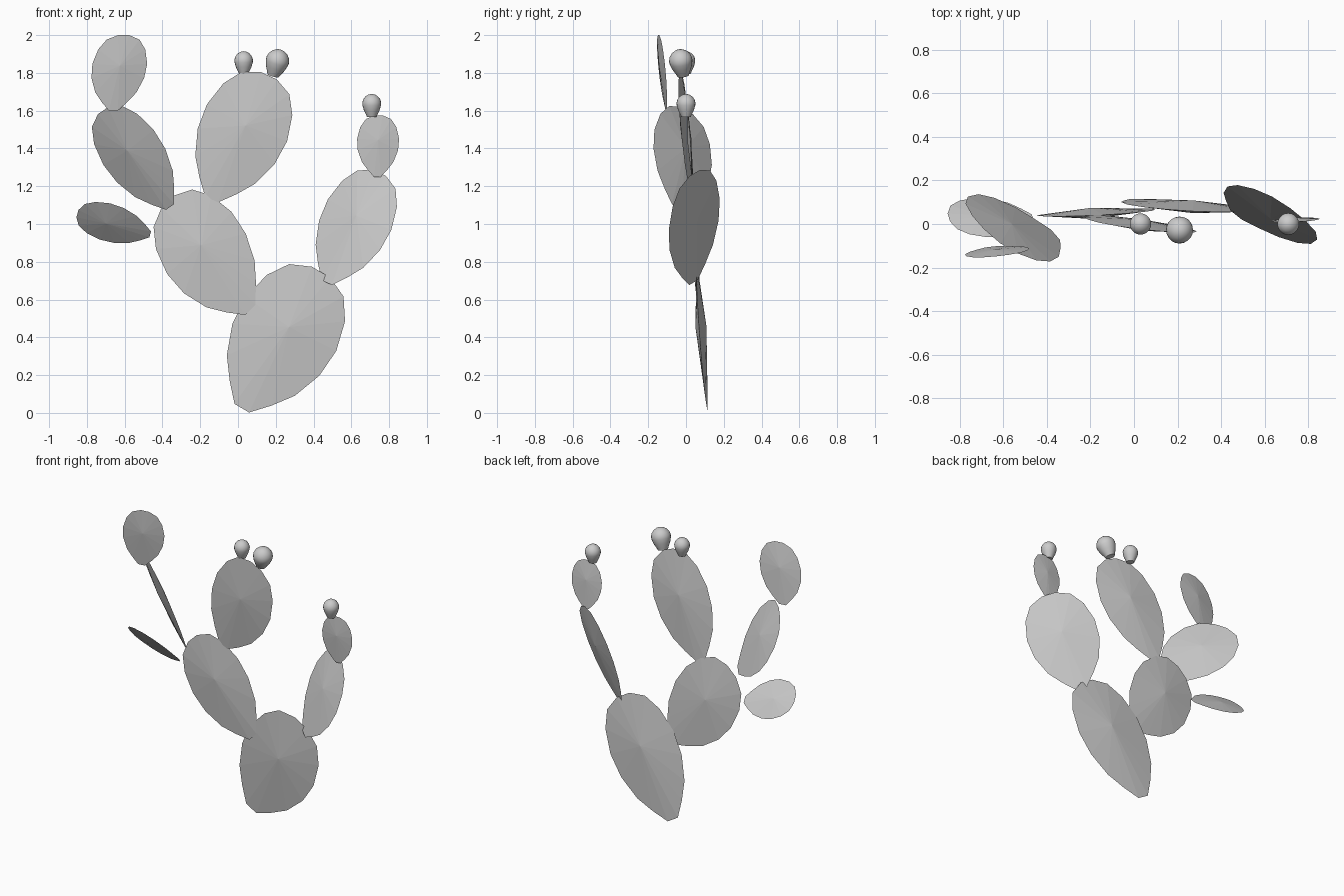
import bpy
import bmesh
import math
from mathutils import Vector

cube = bpy.data.objects.get("Cube")
if cube:
    bpy.data.objects.remove(cube)

# One plain grey for the whole plant
grey = bpy.data.materials.new("plain grey")
grey.use_nodes = True
colour = (0.6, 0.6, 0.6, 1)
grey.diffuse_color = colour
grey.node_tree.nodes["Principled BSDF"].inputs["Base Color"].default_value = colour

# Half outline of a pad: fraction of length, fraction of half width
PAD_OUTLINE = [(0, 0.16), (0.11, 0.46), (0.24, 0.75), (0.43, 0.96),
               (0.62, 1), (0.81, 0.86), (0.94, 0.6), (1, 0.2)]

# Lathe profile of a fruit: fraction of height, fraction of radius
FRUIT_PROFILE = [(0, 0.5), (0.1, 0.6), (0.3, 0.84), (0.5, 0.98), (0.62, 1),
                 (0.76, 0.9), (0.89, 0.66), (0.97, 0.34)]


def make_object(name, bm):
    bmesh.ops.recalc_face_normals(bm, faces=bm.faces)
    mesh = bpy.data.meshes.new(name)
    bm.to_mesh(mesh)
    bm.free()
    mesh.materials.append(grey)
    obj = bpy.data.objects.new(name, mesh)
    bpy.context.collection.objects.link(obj)
    return obj


def add_pad(name, base, length, half_width):
    """Thin faceted lens: an egg outline with a low peak on each side."""
    base, along, across = Vector(base), Vector(length), Vector(half_width)
    bm = bmesh.new()
    outline = PAD_OUTLINE + [(t, -w) for t, w in reversed(PAD_OUTLINE)]
    rim = [bm.verts.new(base + along * t + across * w) for t, w in outline]
    bulge = along.cross(across).normalized() * along.length * 0.035
    for side in (bulge, -bulge):
        peak = bm.verts.new(base + along * 0.6 + side)
        for i, vert in enumerate(rim):
            bm.faces.new((rim[i - 1], vert, peak))
    make_object(name, bm)


def add_fruit(name, base, axis, radius, sides=20):
    """Smooth egg-shaped fruit turned about its axis."""
    base, axis = Vector(base), Vector(axis)
    turn = Vector((0, 0, 1)).rotation_difference(axis)
    bm = bmesh.new()
    rings = []
    for height, r in FRUIT_PROFILE:
        ring = []
        for i in range(sides):
            a = math.tau * i / sides
            spoke = turn @ Vector((math.cos(a), math.sin(a), 0))
            ring.append(bm.verts.new(base + axis * height + spoke * radius * r))
        rings.append(ring)
    for low, high in zip(rings, rings[1:]):
        for i in range(sides):
            bm.faces.new((low[i - 1], low[i], high[i], high[i - 1]))
    bm.faces.new(rings[0])
    top = bm.verts.new(base + axis)
    for i in range(sides):
        bm.faces.new((rings[-1][i - 1], rings[-1][i], top))
    obj = make_object(name, bm)
    bpy.ops.object.select_all(action="DESELECT")
    obj.select_set(True)
    bpy.context.view_layer.objects.active = obj
    bpy.ops.object.shade_smooth_by_angle(angle=math.radians(50))


# Pads: base point, length vector, half-width vector
add_pad("base_pad", (0.02, 0.115, 0.025), (0.42, -0.06, 0.72), (0.24, 0, -0.143))
add_pad("middle_pad", (0.065, 0.07, 0.545), (-0.436, -0.035, 0.573), (0.17, 0, 0.165))
add_pad("left_arm_pad", (0.47, 0.04, 0.69), (0.28, 0.006, 0.58), (0.168, -0.135, -0.081))
add_pad("left_top_pad", (0.738, 0.03, 1.25), (0.006, -0.02, 0.325), (0.111, 0.005, 0))
add_pad("center_top_pad", (-0.14, 0.04, 1.13), (0.303, -0.076, 0.655), (0.212, -0.014, -0.098))
add_pad("right_arm_pad", (-0.36, -0.05, 1.09), (-0.355, 0.056, 0.51), (0.133, -0.152, 0.093))
add_pad("right_side_pad", (-0.465, 0.03, 0.945), (-0.385, 0, 0.11), (0.027, -0.09, 0.096))
add_pad("right_top_pad", (-0.66, -0.105, 1.6), (0.055, -0.04, 0.4), (0.145, 0.018, 0))

# Fruits on the upper rims
add_fruit("center_fruit", (0.03, 0, 1.795), (0, 0, 0.12), 0.049)
add_fruit("center_left_fruit", (0.185, -0.015, 1.785), (0.042, -0.022, 0.138), 0.062)
add_fruit("left_fruit", (0.708, 0, 1.567), (0, 0, 0.122), 0.05)
